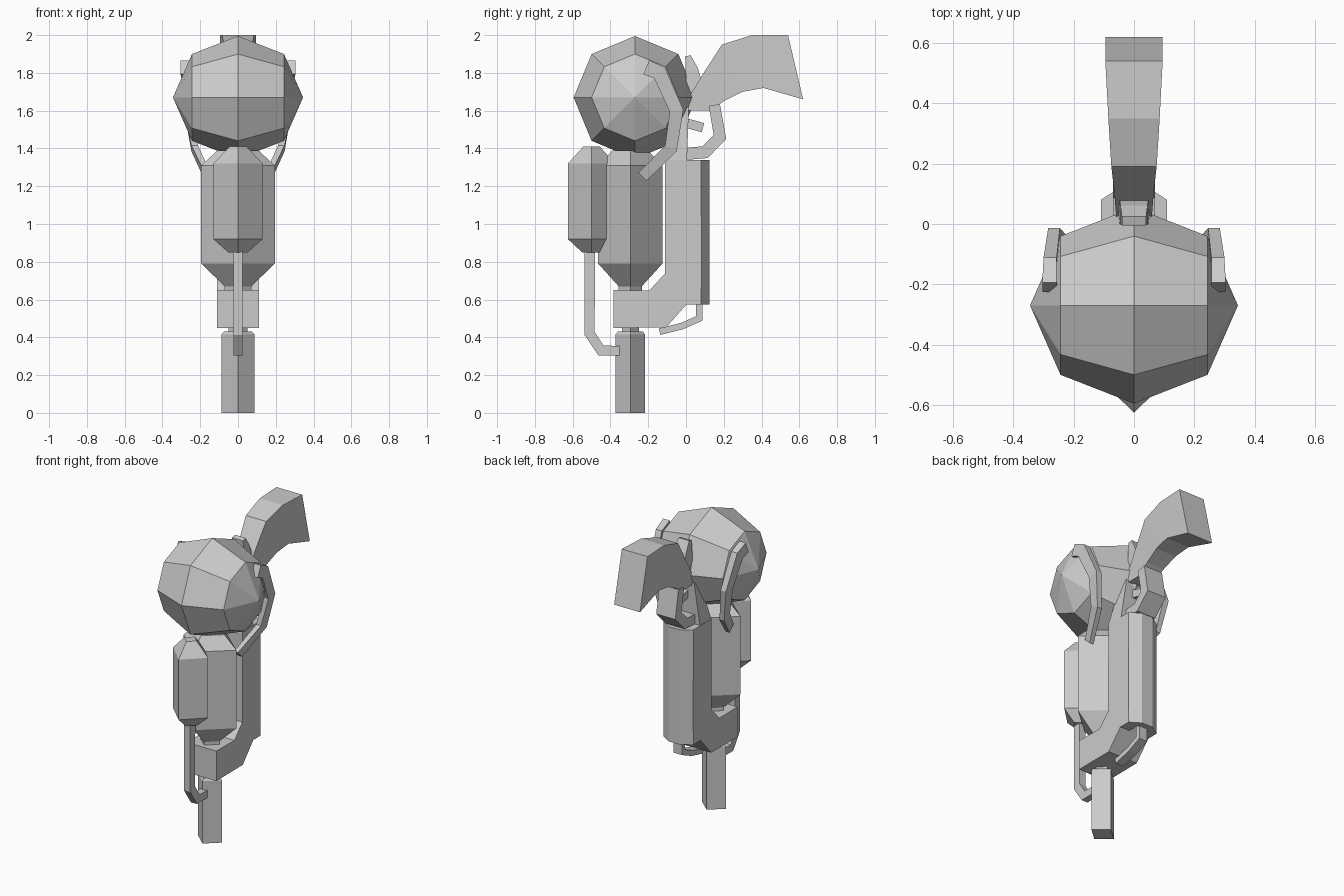
import bpy, bmesh, math
from mathutils import Matrix, Vector

cube = bpy.data.objects.get("Cube")
if cube:
    bpy.data.objects.remove(cube, do_unlink=True)

shade = 0.6
grey = bpy.data.materials.new("plain grey")
grey.use_nodes = True
grey.diffuse_color = (shade, shade, shade, 1)
grey.node_tree.nodes["Principled BSDF"].inputs["Base Color"].default_value = grey.diffuse_color


def finish(name, bm):
    bmesh.ops.recalc_face_normals(bm, faces=bm.faces)
    mesh = bpy.data.meshes.new(name)
    bm.to_mesh(mesh)
    bm.free()
    mesh.materials.append(grey)
    obj = bpy.data.objects.new(name, mesh)
    bpy.context.collection.objects.link(obj)


def loft(name, rings):
    """Skin a row of rings that all have the same number of points."""
    bm = bmesh.new()
    loops = [[bm.verts.new(point) for point in ring] for ring in rings]
    for lower, upper in zip(loops, loops[1:]):
        for i in range(len(lower)):
            bm.faces.new((lower[i - 1], lower[i], upper[i], upper[i - 1]))
    bm.faces.new(loops[0])
    bm.faces.new(loops[-1])
    finish(name, bm)


def blend(pair, t):
    start, end = pair
    return start + (end - start) * t


def column(name, y, radius_x, radius_y, levels):
    """Four-sided column with its corners on the axes; levels map height to scale."""
    loft(name, [[(radius_x * scale, y, z), (0, y + radius_y * scale, z),
                 (-radius_x * scale, y, z), (0, y - radius_y * scale, z)]
                for z, scale in levels.items()])


def strip(name, front, back, half_width, centre=lambda t: 0):
    """Rectangular bar between a front and a back outline, tapering in width."""
    rings = []
    for i, (near, far) in enumerate(zip(front, back)):
        t = i / (len(front) - 1)
        w, x = blend(half_width, t), centre(t)
        rings.append([(x - w, *near), (x + w, *near), (x + w, *far), (x - w, *far)])
    loft(name, rings)


def bar(name, path, thickness, half_width, centre=lambda t: 0):
    """Mitred bar that follows a centre line of (y, z) points."""
    points = [Vector(point) for point in path]
    steps = [(b - a).normalized() for a, b in zip(points, points[1:])]
    front, back = [], []
    for i, point in enumerate(points):
        before, after = steps[max(i - 1, 0)], steps[min(i, len(steps) - 1)]
        along = (before + after).normalized()
        reach = blend(thickness, i / len(steps)) / 2 / along.dot(after)
        offset = Vector((-along.y, along.x)) * reach
        front.append(point + offset)
        back.append(point - offset)
    strip(name, front, back, half_width, centre)


# Columns on the centre line
middle = -0.295
column("lower_barrel", middle, 0.088, 0.078, {0: 1, 0.415: 1, 0.43: 0.85})
column("barrel_neck", middle, 0.05, 0.045, {0.42: 1, 0.46: 1})
column("main_tank", middle, 0.195, 0.17, {0.64: 0.36, 0.67: 0.36, 0.79: 1, 1.31: 1, 1.39: 0.55})
column("front_tank", -0.5, 0.13, 0.125, {0.85: 0.4, 0.92: 1, 1.32: 1, 1.41: 0.35})

# Faceted ball with its poles at the sides
bm = bmesh.new()
place = (Matrix.Translation((0, -0.27, 1.67)) @ Matrix.Scale(1.06, 4, (1, 0, 0))
         @ Matrix.Rotation(math.pi / 2, 4, "Y"))
bmesh.ops.create_uvsphere(bm, u_segments=8, v_segments=4, radius=0.325, matrix=place)
finish("ball", bm)

# Spine: mounting block bending into the upright, back ridge and tapered neck
bar("spine", [(-0.385, 0.55), (-0.15, 0.55), (-0.015, 0.7), (-0.015, 1.34)],
    thickness=(0.2, 0.19), half_width=(0.11, 0.11))
strip("spine_back", front=[(0.08, 0.575), (0.08, 1.34)], back=[(0.125, 0.575), (0.125, 1.34)],
      half_width=(0.04, 0.04))
for side in (-1, 1):
    name = "left_ridge_bevel" if side > 0 else "right_ridge_bevel"
    loft(name, [[(side * 0.11, 0, z), (side * 0.11, 0.08, z), (side * 0.04, 0.125, z), (side * 0.04, 0, z)]
                for z in (0.575, 1.34)])
bar("spine_neck", [(-0.055, 1.32), (-0.01, 1.62)], thickness=(0.12, 0.05), half_width=(0.11, 0.07))

# Curved grip and hammer
strip("grip", front=[(-0.03, 1.6), (0.1, 1.81), (0.19, 1.95), (0.35, 2), (0.54, 2)],
      back=[(0.13, 1.6), (0.2, 1.65), (0.3, 1.7), (0.41, 1.72), (0.62, 1.66)],
      half_width=(0.055, 0.095))
bar("hammer", [(0.05, 1.7), (0.03, 1.82), (0.01, 1.89)], thickness=(0.1, 0.03), half_width=(0.05, 0.04))

# Trigger and its guard
bar("trigger_guard", [(-0.02, 1.37), (0.1, 1.38), (0.18, 1.46), (0.15, 1.63)],
    thickness=(0.065, 0.06), half_width=(0.07, 0.07))
bar("trigger", [(-0.02, 1.54), (0.09, 1.51)], thickness=(0.05, 0.05), half_width=(0.025, 0.02))

# Side arms hugging the ball and closing in on the tank
for side in (-1, 1):
    bar("left_arm" if side > 0 else "right_arm",
        [(-0.21, 1.83), (-0.14, 1.8), (-0.05, 1.6), (-0.08, 1.4), (-0.23, 1.25)],
        thickness=(0.08, 0.06), half_width=(0.024, 0.015),
        centre=lambda t: side * (0.28 - 0.12 * t ** 3))

# Hooked pipe below the front tank, and the small link under the spine
bar("front_pipe", [(-0.51, 0.87), (-0.51, 0.42), (-0.45, 0.33), (-0.35, 0.33)],
    thickness=(0.055, 0.05), half_width=(0.023, 0.023))
bar("lower_link", [(-0.14, 0.43), (-0.02, 0.46), (0.07, 0.5), (0.07, 0.59)],
    thickness=(0.035, 0.035), half_width=(0.03, 0.03))
